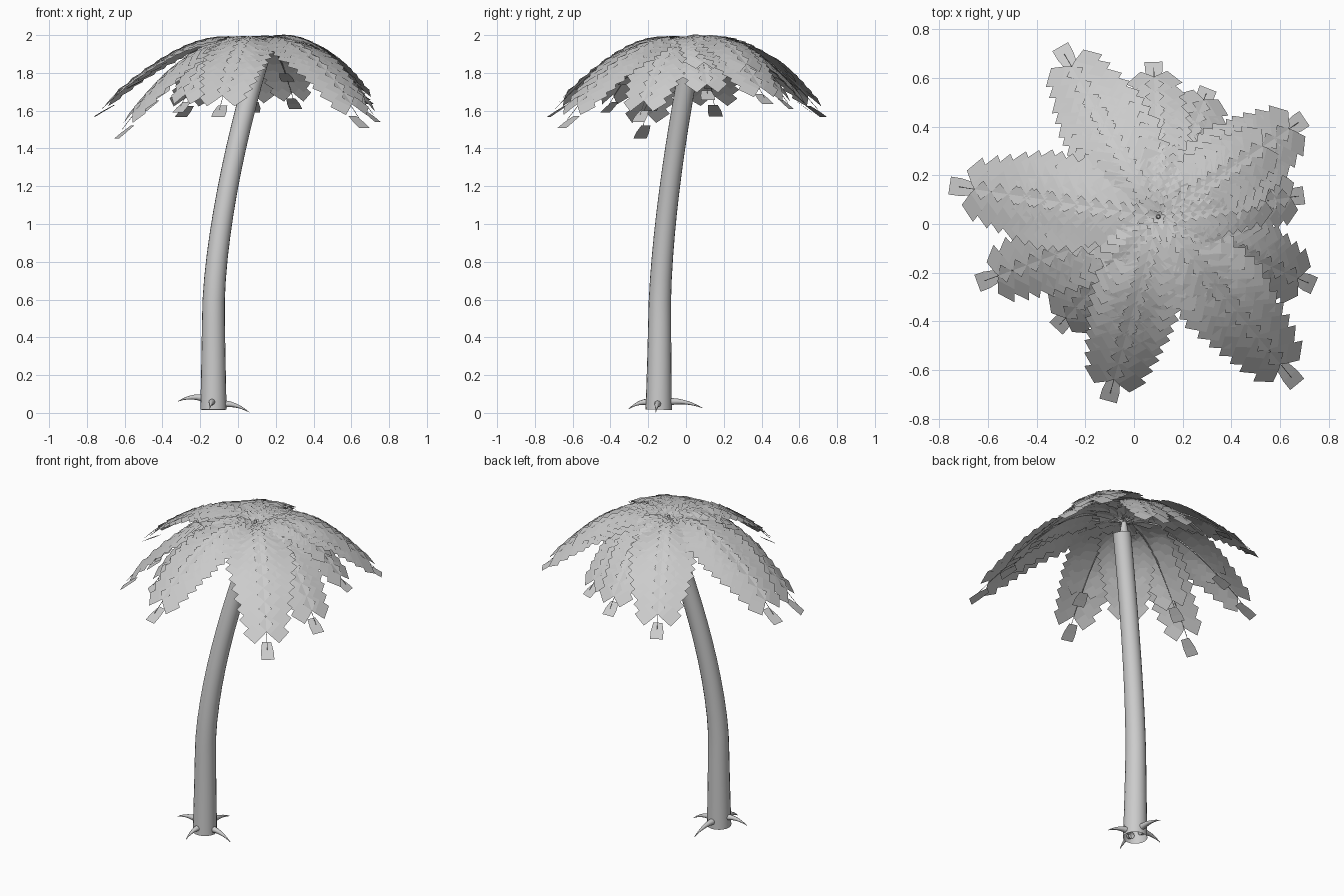
import bpy, bmesh, math, random
from mathutils import Vector

random.seed(4)
if "Cube" in bpy.data.objects:
    bpy.data.objects.remove(bpy.data.objects["Cube"])

# One plain material for everything
GREY = (0.6, 0.6, 0.6, 1)
mat = bpy.data.materials.new("plain_grey")
mat.use_nodes = True
mat.diffuse_color = GREY
mat.node_tree.nodes["Principled BSDF"].inputs["Base Color"].default_value = GREY
UP = Vector((0, 0, 1))


def finish(bm, name, smooth=False):
    mesh = bpy.data.meshes.new(name)
    bm.to_mesh(mesh)
    bm.free()
    mesh.materials.append(mat)
    obj = bpy.data.objects.new(name, mesh)
    bpy.context.collection.objects.link(obj)
    if smooth:
        bpy.ops.object.select_all(action='DESELECT')
        obj.select_set(True)
        bpy.context.view_layer.objects.active = obj
        bpy.ops.object.shade_smooth_by_angle(angle=math.radians(50))


def tube(bm, points, radii, sides):
    """Tube through the points, open at the start and capped at the end."""
    rings = []
    for i, p in enumerate(points):
        d = points[min(i + 1, len(points) - 1)] - points[max(i - 1, 0)]
        turn = UP.rotation_difference(d)
        ring = []
        for k in range(sides):
            a = math.tau * k / sides
            ring.append(bm.verts.new(p + turn @ Vector((math.cos(a), math.sin(a), 0)) * radii[i]))
        rings.append(ring)
    for r, s in zip(rings, rings[1:]):
        for k in range(sides):
            n = (k + 1) % sides
            bm.faces.new((r[k], r[n], s[n], s[k]))
    bm.faces.new(rings[-1])


def bezier(a, b, c, t):
    return a * (1 - t) ** 2 + b * 2 * t * (1 - t) + c * t ** 2


# Trunk: straight at the foot, then leaning more and more
points, radii = [], []
for i in range(17):
    z = .017 + 1.85 * i / 16
    lean = max(0, (z - .55) / 1.3) ** 1.6
    points.append(Vector((-.13 + .235 * lean, -.137 + .157 * lean - .008 * (1 - z / 2) ** 4, z)))
    radii.append(.052 + .018 * (1 - z / 1.9) ** 2.5)
bm = bmesh.new()
tube(bm, points, radii, 20)
finish(bm, "trunk", True)

# Four curved spike roots, given by their tips
foot = Vector((-.13, -.145, .06))
for n, tip in enumerate([(.06, -.16, .003), (-.32, -.15, .06), (-.15, -.305, .02), (-.12, .09, .025)]):
    tip = Vector(tip)
    out = ((tip - foot) * Vector((1, 1, 0))).normalized()
    start = foot + out * .04
    start.z = tip.z * .5 + .045
    mid = (start + tip) / 2 + UP * .03
    bm = bmesh.new()
    tube(bm, [bezier(start, mid, tip, i / 6) for i in range(7)],
         [.021 * (1 - i / 6) + .0008 for i in range(7)], 8)
    finish(bm, f"root_spike_{n + 1}", True)

# Crown bud
crown = Vector((.1, .03, 1.94))
bm = bmesh.new()
tube(bm, [crown - UP * .09, crown - UP * .02, crown + UP * .035], [.03, .018, .006], 8)
finish(bm, "crown_bud", True)


def leaflet(bm, p, along, normal, length, w0, w1, droop):
    """Widening strip of two quads that bends down, facing up."""
    across = normal.cross(along)
    rows = []
    for f, w in ((0, w0), (.55, (w0 + w1) / 2 + .005), (1, w1)):
        c = p + along * length * f - normal * length * droop * f * (.5 + .5 * f)
        rows.append([bm.verts.new(c + across * w), bm.verts.new(c - across * w)])
    for r, s in zip(rows, rows[1:]):
        bm.faces.new((r[0], r[1], s[1], s[0]))


def frond(name, tip, width, pairs):
    ctrl = crown.lerp(tip, .4)
    ctrl.z = 2.09
    bm = bmesh.new()
    # Thin rib
    tube(bm, [bezier(crown, ctrl, tip, i / 12 * .95) - UP * .004 for i in range(13)],
         [.005 - .0003 * i for i in range(13)], 5)
    for i in range(pairs + 1):
        t = .06 + .85 * i / pairs
        last = i == pairs
        p = bezier(crown, ctrl, tip, t)
        fwd = bezier(crown, ctrl, tip, t + .01) - p
        # Leaflets lie a little flatter than the rib
        fwd.z *= .55 if last else .85
        fwd.normalize()
        side = fwd.cross(UP).normalized()
        normal = side.cross(fwd)
        if last:
            # End leaflet points straight on
            reach = ((tip - p) * Vector((1, 1, 0))).length
            low = p - UP * (p.z - tip.z) * .4
            leaflet(bm, low - fwd * .025, fwd, normal, reach + .025, .026, .037, .06)
            continue
        p += normal * .01
        length = .085 + (width - .055) * math.sin(math.pi * t ** .68)
        a = math.radians(49 + random.uniform(-3, 3))
        for s in (-1, 1):
            along = fwd * math.cos(a) + side * s * math.sin(a)
            leaflet(bm, p - along * .02, along, normal, length + .02, .038, .046, .2)
    finish(bm, name)


# Long outer fronds: tip x, y, z, half width
FRONDS = [(-.77, .16, 1.565, .21), (-.66, -.25, 1.44, .17), (-.33, -.44, 1.58, .16),
          (-.11, -.74, 1.56, .19), (.68, -.67, 1.5, .2), (.755, -.26, 1.53, .18),
          (.71, .12, 1.65, .13), (.71, .44, 1.63, .19), (.31, .57, 1.6, .15),
          (.08, .68, 1.58, .14), (-.31, .74, 1.56, .2)]
for n, (x, y, z, w) in enumerate(FRONDS):
    tip = Vector((x, y, z))
    frond(f"outer_frond_{n + 1}", tip, w, 12)
    # Shorter frond lying over it
    inner = crown.lerp(tip, .8)
    inner.z = z + .15
    frond(f"inner_frond_{n + 1}", inner, w * .72, 10)
